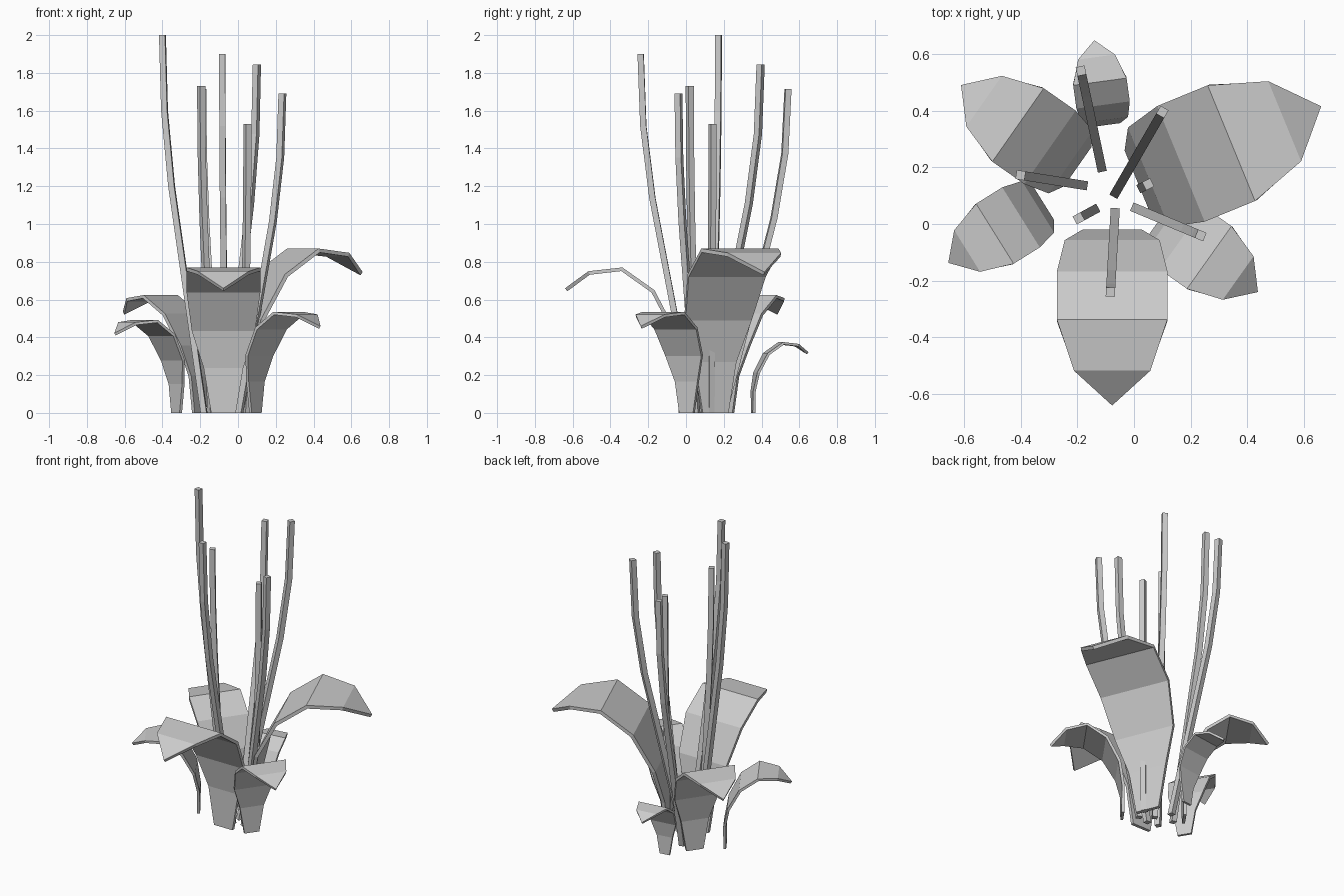
import bpy, bmesh
from math import cos, sin, atan2, radians
from mathutils import Vector

if "Cube" in bpy.data.objects:
    bpy.data.objects.remove(bpy.data.objects["Cube"])

# Leaf profile: distance from base, height, width
LEAF = [(0, 0, .13), (0, .24, .21), (.037, .44, .335), (.147, .65, .39),
        (.317, .77, .39), (.497, .75, .27)]
TIP = (.62, .66)
# Stem profile: fraction of height, fraction of lean
STEM = [(0, 0), (.2, .26), (.4, .52), (.6, .78), (.8, .95), (1, 1)]


def finish(name, bm):
    bmesh.ops.recalc_face_normals(bm, faces=bm.faces[:])
    me = bpy.data.meshes.new(name)
    bm.to_mesh(me)
    bm.free()
    ob = bpy.data.objects.new(name, me)
    bpy.context.collection.objects.link(ob)
    return ob


def leaf(name, tip, angle, s, thick=.02):
    a = radians(angle)
    out, side, up = Vector((cos(a), sin(a), 0)), Vector((-sin(a), cos(a), 0)), Vector((0, 0, 1))
    base = Vector((*tip, 0)) - out * TIP[0] * s
    pts = [(r, z) for r, z, w in LEAF] + [TIP]
    t = thick * (.4 + .6 * s)
    bm = bmesh.new()
    layers = []
    # upper and lower skins, the lower one pushed along the bend normal
    for k in (0, 1):
        rows = []
        for i, (r, z) in enumerate(pts):
            p, q = pts[max(i - 1, 0)], pts[min(i + 1, len(pts) - 1)]
            d = Vector((q[0] - p[0], q[1] - p[1])).normalized()
            c = base + out * (r * s + d.y * t * k) + up * (z * s - d.x * t * k)
            w = LEAF[i][2] * s / 2 if i < len(LEAF) else 0
            rows.append([bm.verts.new(c + side * w * m) for m in ((-1, 1) if w else (0,))])
        layers.append(rows)
        for u, v in zip(rows, rows[1:]):
            bm.faces.new([u[0], u[-1]] + v[::-1])
    # rim
    top, low = layers
    for m in (0, -1):
        for i in range(len(pts) - 1):
            bm.faces.new((top[i][m], top[i + 1][m], low[i + 1][m], low[i][m]))
    bm.faces.new((top[0][0], top[0][1], low[0][1], low[0][0]))
    return finish(name, bm)


def stem(name, base, tip, height, w=.032):
    b, d = Vector((*base, 0)), Vector((tip[0] - base[0], tip[1] - base[1], 0))
    a = atan2(d.y, d.x)
    u, v = Vector((cos(a), sin(a), 0)) * w / 2, Vector((-sin(a), cos(a), 0)) * w / 2
    bm = bmesh.new()
    rings = []
    for t, f in STEM:
        c = b + d * f + Vector((0, 0, height * t))
        rings.append([bm.verts.new(c + o) for o in (u + v, v - u, -u - v, u - v)])
    for p, q in zip(rings, rings[1:]):
        for i in range(4):
            j = (i + 1) % 4
            bm.faces.new((p[i], p[j], q[j], q[i]))
    bm.faces.new(rings[0])
    bm.faces.new(rings[-1])
    return finish(name, bm)


# Leaves: name, tip position, heading, scale
for args in [("leaf_front", (-.077, -.64), -90, 1.0),
             ("leaf_right_back", (.66, .415), 22.3, 1.13),
             ("leaf_back", (-.14, .648), 97.7, .487),
             ("leaf_left_back", (-.61, .49), 145, .81),
             ("leaf_left_front", (-.655, -.137), 212, .64),
             ("leaf_right_front", (.437, -.24), -35.4, .695)]:
    leaf(*args)

# Stems: base, tip, height
for i, (b, t, h) in enumerate([((-.065, .11), (.1, .395), 1.845),
                               ((-.115, .2), (-.187, .54), 1.715),
                               ((-.18, .137), (-.4, .172), 2.0),
                               ((-.14, .05), (-.195, .02), 1.73),
                               ((-.067, .04), (-.083, -.24), 1.9),
                               ((.007, .055), (.235, -.04), 1.69),
                               ((.03, .13), (.05, .14), 1.53)]):
    stem(f"stem_{i + 1}", b, t, h)
